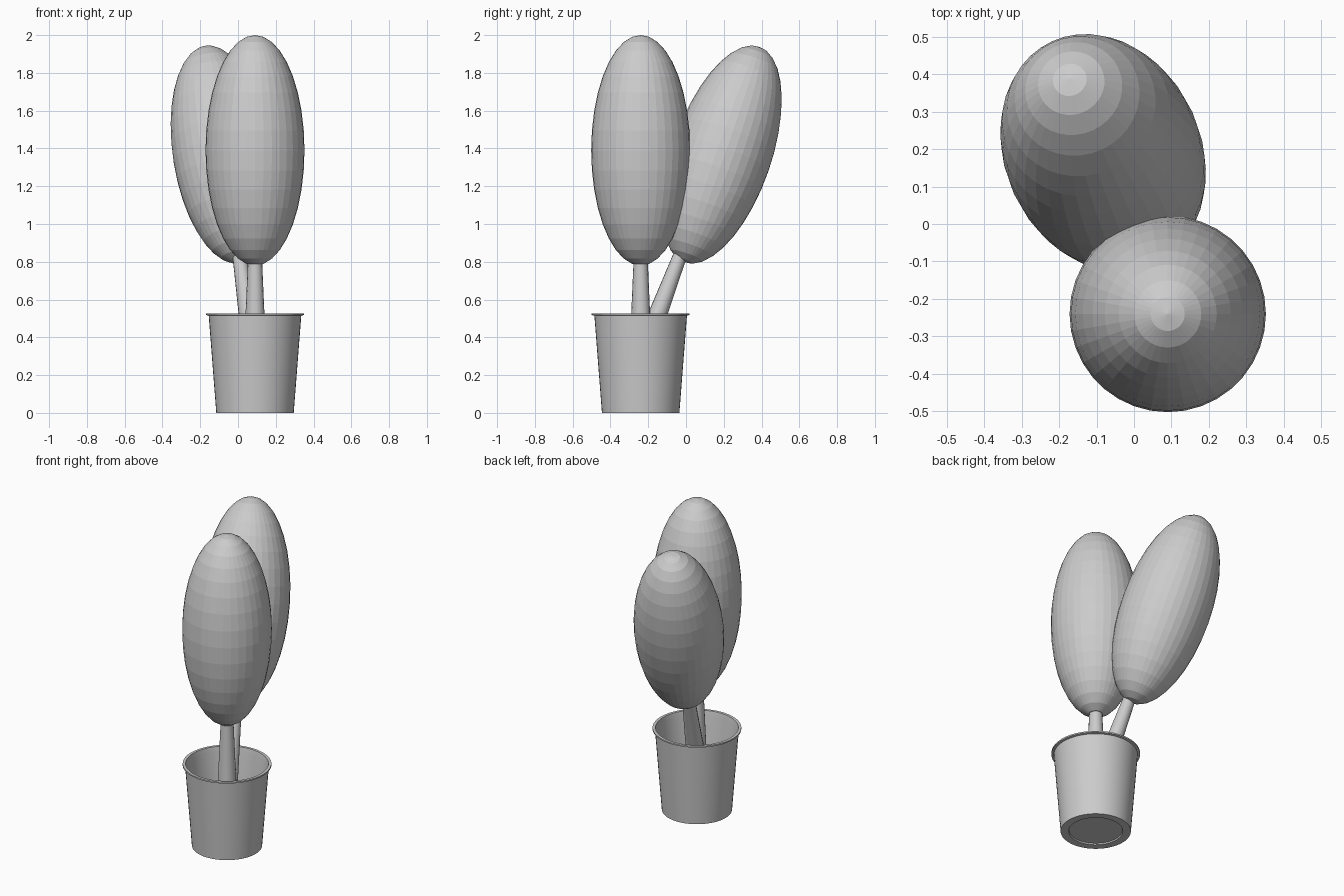
import bpy, bmesh, math
from mathutils import Vector, Matrix

if "Cube" in bpy.data.objects:
    bpy.data.objects.remove(bpy.data.objects["Cube"])

POT = Vector((0.09, -0.24, 0.0))


def finish(bm, name, angle=None):
    bmesh.ops.recalc_face_normals(bm, faces=bm.faces)
    mesh = bpy.data.meshes.new(name)
    bm.to_mesh(mesh)
    bm.free()
    ob = bpy.data.objects.new(name, mesh)
    bpy.context.collection.objects.link(ob)
    if angle:
        bpy.context.view_layer.objects.active = ob
        ob.select_set(True)
        bpy.ops.object.shade_smooth_by_angle(angle=math.radians(angle))
        ob.select_set(False)
    return ob


def lathe(name, profile, origin, steps=48):
    bm = bmesh.new()
    verts = [bm.verts.new((r, 0, z)) for r, z in profile]
    edges = [bm.edges.new(p) for p in zip(verts, verts[1:])]
    bmesh.ops.spin(bm, geom=verts + edges, axis=(0, 0, 1), cent=(0, 0, 0),
                   angle=math.tau, steps=steps)
    bmesh.ops.remove_doubles(bm, verts=bm.verts, dist=1e-5)
    bmesh.ops.translate(bm, verts=bm.verts, vec=origin)
    return finish(bm, name, 30)


def stem(name, a, b, r1, r2):
    a, b = Vector(a), Vector(b)
    bm = bmesh.new()
    rot = (b - a).to_track_quat('Z', 'Y').to_matrix().to_4x4()
    bmesh.ops.create_cone(bm, cap_ends=True, segments=16, radius1=r1, radius2=r2,
                          depth=(b - a).length,
                          matrix=Matrix.Translation((a + b) / 2) @ rot)
    return finish(bm, name, 30)


def foliage(name, center, axis):
    rot = Vector(axis).to_track_quat('Z', 'Y').to_matrix().to_4x4()
    bm = bmesh.new()
    bmesh.ops.create_uvsphere(bm, u_segments=36, v_segments=18, radius=1,
                              matrix=Matrix.Translation(center) @ rot
                              @ Matrix.Diagonal((0.262, 0.262, 0.61, 1)))
    return finish(bm, name)


# Hollow tapered pot with thin flared rim and recessed underside
lathe("pot", [(0, 0.008), (0.155, 0.008), (0.158, 0), (0.205, 0), (0.245, 0.515),
              (0.259, 0.518), (0.259, 0.527), (0.242, 0.527), (0.236, 0.495),
              (0.196, 0.02), (0, 0.02)], POT)

# Upright plant
stem("upright_stem", (0.09, -0.24, 0.02), (0.09, -0.24, 0.82), 0.072, 0.037)
foliage("upright_foliage", (0.09, -0.24, 1.39), (0, 0, 1))

# Leaning plant
stem("leaning_stem", (0.09, -0.245, 0.27), (0.005, -0.025, 0.85), 0.06, 0.036)
foliage("leaning_foliage", (-0.0825, 0.19, 1.3675), (-0.148, 0.324, 0.934))
